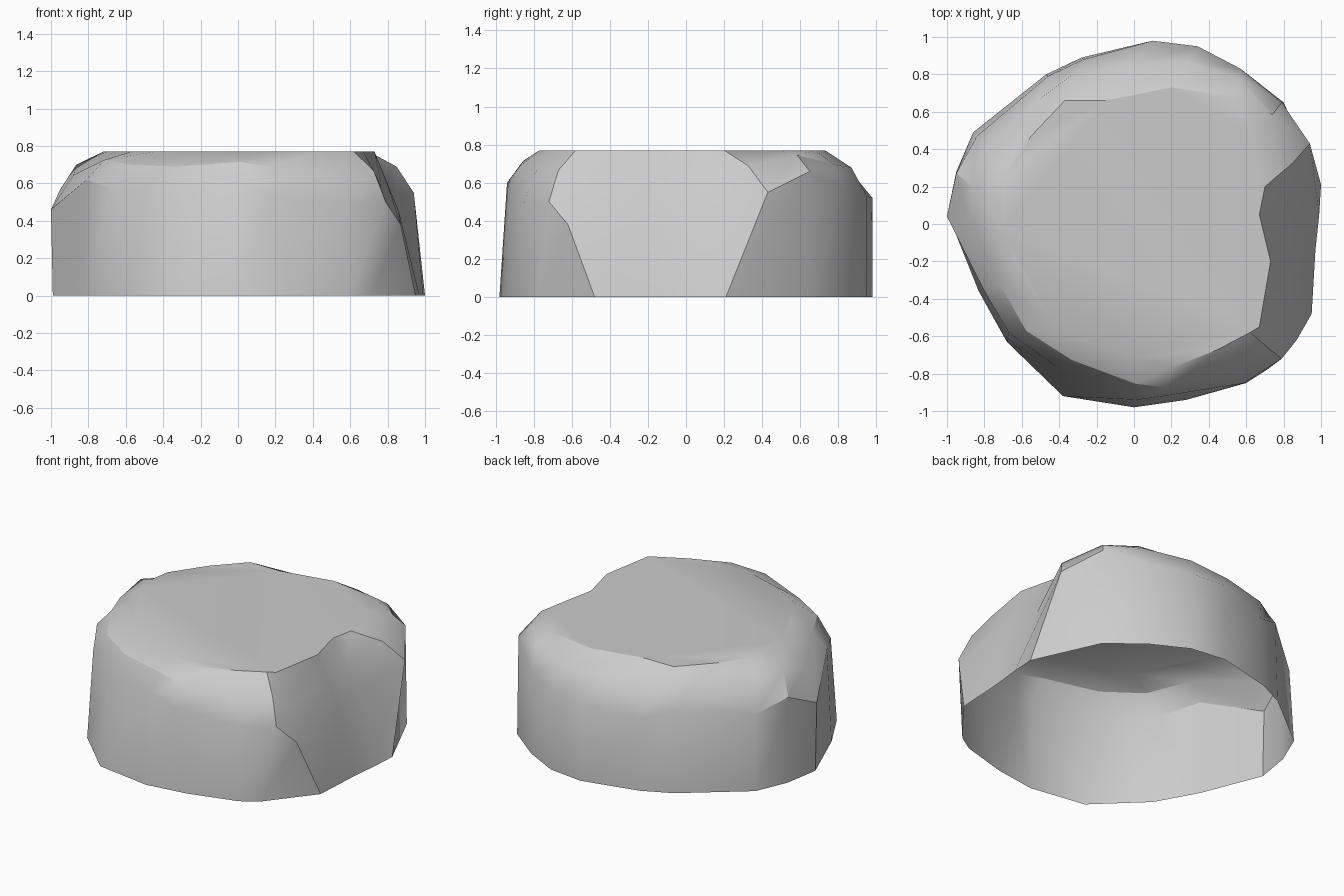
import bpy, bmesh
from mathutils import Vector

TOP = 0.77
# Columns around the stone: base x,y / shoulder x,y,z / top rim x,y
columns = [
    (1.00, 0.21, 0.94, 0.43, 0.55, 0.70, 0.20),
    (0.80, 0.65, 0.79, 0.65, 0.66, 0.64, 0.48),
    (0.57, 0.83, 0.57, 0.83, 0.56, 0.53, 0.68),
    (0.34, 0.95, 0.34, 0.95, 0.53, 0.20, 0.73),
    (0.10, 0.98, 0.10, 0.98, 0.52, -0.15, 0.66),
    (-0.28, 0.89, -0.27, 0.88, 0.47, -0.37, 0.66),
    (-0.47, 0.80, -0.46, 0.79, 0.55, -0.55, 0.47),
    (-0.86, 0.49, -0.84, 0.47, 0.50, -0.70, 0.25),
    (-0.95, 0.28, -0.95, 0.27, 0.57, -0.72, 0.12),
    (-0.99, 0.04, -1.00, 0.04, 0.46, -0.70, -0.03),
    (-0.83, -0.36, -0.81, -0.34, 0.62, -0.57, -0.28),
    (-0.68, -0.63, -0.67, -0.58, 0.57, -0.44, -0.52),
    (-0.38, -0.92, -0.42, -0.76, 0.55, -0.22, -0.64),
    (0.00, -0.98, 0.02, -0.94, 0.60, 0.00, -0.71),
    (0.28, -0.94, 0.16, -0.92, 0.54, 0.20, -0.77),
    (0.60, -0.85, 0.59, -0.85, 0.50, 0.45, -0.67),
    (0.71, -0.78, 0.79, -0.72, 0.50, 0.62, -0.58),
    (0.95, -0.48, 0.87, -0.62, 0.38, 0.67, -0.55),
    (0.97, -0.14, 0.86, -0.17, 0.45, 0.73, -0.20),
    (0.99, 0.05, 0.84, 0.08, 0.45, 0.67, 0.05),
]
CUT_START = 17      # last columns form the straight sloping cut

bm = bmesh.new()
rings = [[], [], [], []]
for i, (bx, by, sx, sy, sz, tx, ty) in enumerate(columns):
    shoulder, rim = Vector((sx, sy, sz)), Vector((tx, ty, TOP))
    mid = shoulder.lerp(rim, 0.5)
    if i < CUT_START:                       # rounded edge
        out = Vector((mid.x, mid.y, 0)).normalized()
        mid += out * 0.03 + Vector((0, 0, 0.03))
    for ring, p in zip(rings, ((bx, by, 0), shoulder, mid, rim)):
        ring.append(bm.verts.new(p))

# Side and chamfer facets
n = len(columns)
for low, high in zip(rings, rings[1:]):
    for i in range(n):
        j = (i + 1) % n
        bm.faces.new((low[i], low[j], high[j], high[i]))
# Flat top; the underside stays open
bm.faces.new(rings[3])

mesh = bpy.data.meshes.new("stone_block")
bm.to_mesh(mesh)
bm.free()
stone = bpy.data.objects.new("stone_block", mesh)
bpy.context.collection.objects.link(stone)
bpy.context.view_layer.objects.active = stone
stone.select_set(True)
bpy.ops.object.shade_smooth_by_angle(angle=0.55)
